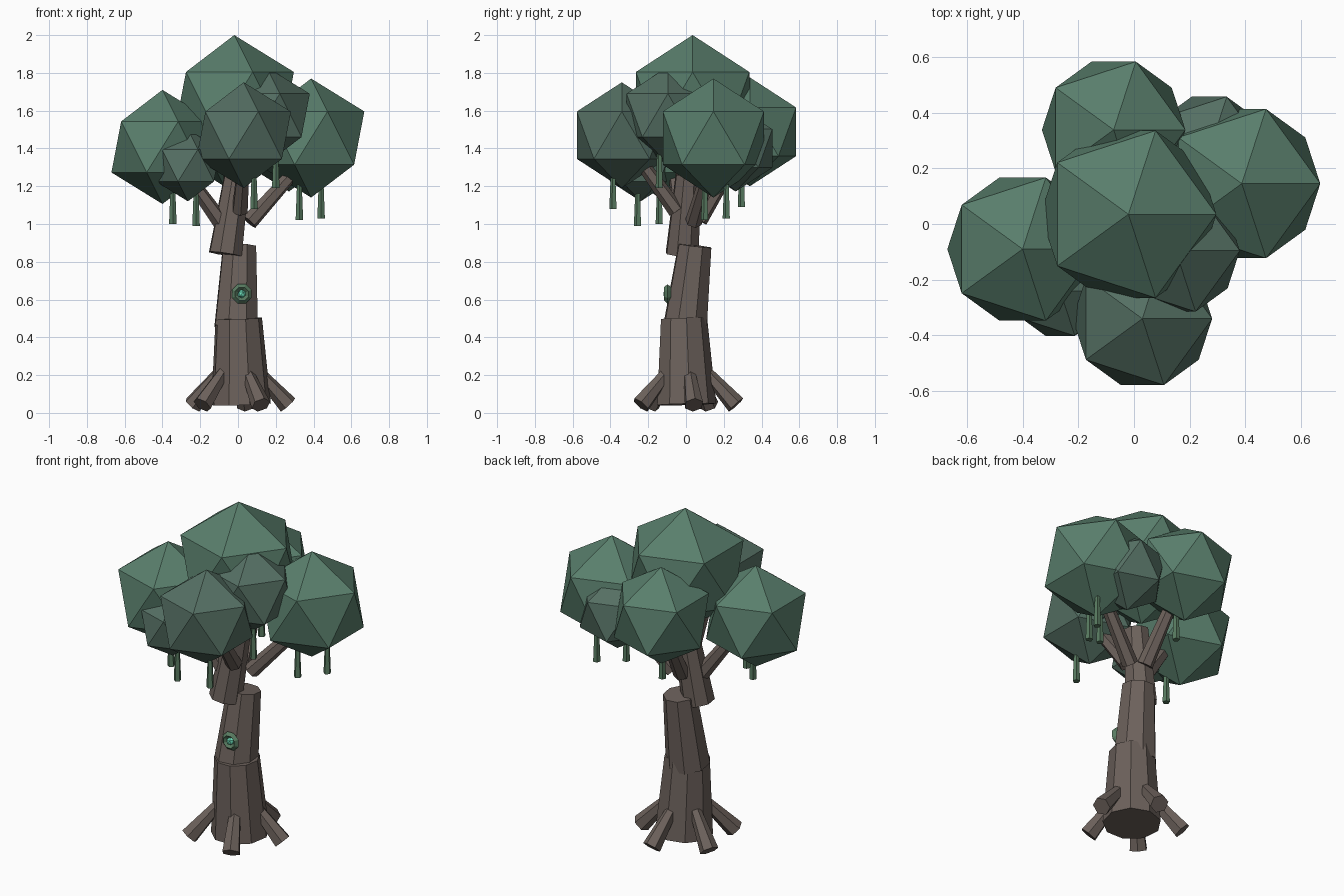
import bpy
from math import radians, cos, sin
from mathutils import Vector

if "Cube" in bpy.data.objects:
    bpy.data.objects.remove(bpy.data.objects["Cube"])


def material(name, rgb):
    m = bpy.data.materials.new(name)
    m.diffuse_color = (*rgb, 1)
    m.use_nodes = True
    m.node_tree.nodes["Principled BSDF"].inputs["Base Color"].default_value = m.diffuse_color
    return m


bark = material("bark", (0.15, 0.12, 0.105))
leaf = material("leaf", (0.10, 0.21, 0.15))
leaf_dark = material("leaf_dark", (0.09, 0.16, 0.125))
vine_green = material("vine_green", (0.10, 0.20, 0.12))
gem_green = material("gem_green", (0.15, 0.75, 0.5))


def finish(name, mat):
    ob = bpy.context.object
    ob.name = name
    ob.data.materials.append(mat)
    return ob


def limb(name, start, end, r1, r2, sides, mat):
    """Tapered flat-shaded cylinder between two points."""
    a, b = Vector(start), Vector(end)
    d = b - a
    bpy.ops.mesh.primitive_cone_add(
        vertices=sides, radius1=r1, radius2=r2, depth=d.length,
        location=(a + b) / 2, rotation=d.to_track_quat('Z', 'Y').to_euler())
    return finish(name, mat)


def ball(name, loc, r, mat):
    bpy.ops.mesh.primitive_ico_sphere_add(subdivisions=1, radius=r, location=loc)
    return finish(name, mat)


# Trunk: three stacked, slightly leaning segments
limb("trunk_lower", (0.015, 0, 0.045), (0.003, -0.013, 0.50), 0.16, 0.125, 9, bark)
limb("trunk_middle", (-0.01, -0.005, 0.455), (0.008, 0.047, 0.885), 0.122, 0.093, 8, bark)
limb("trunk_upper", (-0.067, -0.02, 0.84), (-0.005, 0.012, 1.26), 0.092, 0.07, 8, bark)

# Roots: five spread evenly around the base
for i in range(5):
    t = radians(9 + 72 * i)
    limb("root", (0.11 * cos(t), 0.11 * sin(t), 0.215),
         (0.268 * cos(t), 0.268 * sin(t), 0.042), 0.032, 0.052, 6, bark)

# Branches reaching into the leaf clusters
for name, a, b in [
    ("branch_right", (0.06, 0.04, 1.01), (0.31, 0.12, 1.29)),
    ("branch_left", (-0.09, -0.02, 1.01), (-0.27, -0.06, 1.26)),
    ("branch_front", (0.01, -0.05, 1.07), (0.03, -0.24, 1.33)),
    ("branch_back", (-0.02, 0.07, 1.02), (-0.05, 0.25, 1.32)),
]:
    limb(name, a, b, 0.045, 0.034, 6, bark)

# Leaf clusters
for name, loc, r, mat in [
    ("leaves_top", (-0.02, 0.035, 1.647), 0.353, leaf),
    ("leaves_right", (0.387, 0.145, 1.455), 0.315, leaf),
    ("leaves_left", (-0.40, -0.09, 1.408), 0.302, leaf),
    ("leaves_back", (-0.073, 0.338, 1.488), 0.288, leaf),
    ("leaves_front", (0.03, -0.34, 1.47), 0.28, leaf_dark),
    ("leaves_small_front_left", (-0.265, -0.24, 1.31), 0.19, leaf_dark),
    ("leaves_small_front_right", (0.15, -0.096, 1.575), 0.257, leaf_dark),
    ("leaves_small_back_right", (0.27, 0.263, 1.40), 0.228, leaf_dark),
]:
    ball(name, loc, r, mat)

# Hanging vines, wider at the lower tip
for x, y, z in [(-0.345, -0.14, 1.0), (-0.222, -0.255, 0.99), (0.085, -0.385, 1.08),
                (0.2, -0.14, 1.19), (0.325, 0.1, 1.02), (0.44, 0.215, 1.03),
                (-0.05, 0.295, 1.09)]:
    limb("vine", (x, y, z), (x, y, z + 0.25), 0.021, 0.011, 5, vine_green)

# Knot on the trunk front with a small gem
bpy.ops.mesh.primitive_torus_add(
    major_segments=8, minor_segments=4, major_radius=0.038, minor_radius=0.018,
    location=(0.02, -0.098, 0.63), rotation=(radians(90), radians(22.5), 0))
finish("knot_ring", vine_green)
ball("knot_gem", (0.02, -0.098, 0.63), 0.024, gem_green)
